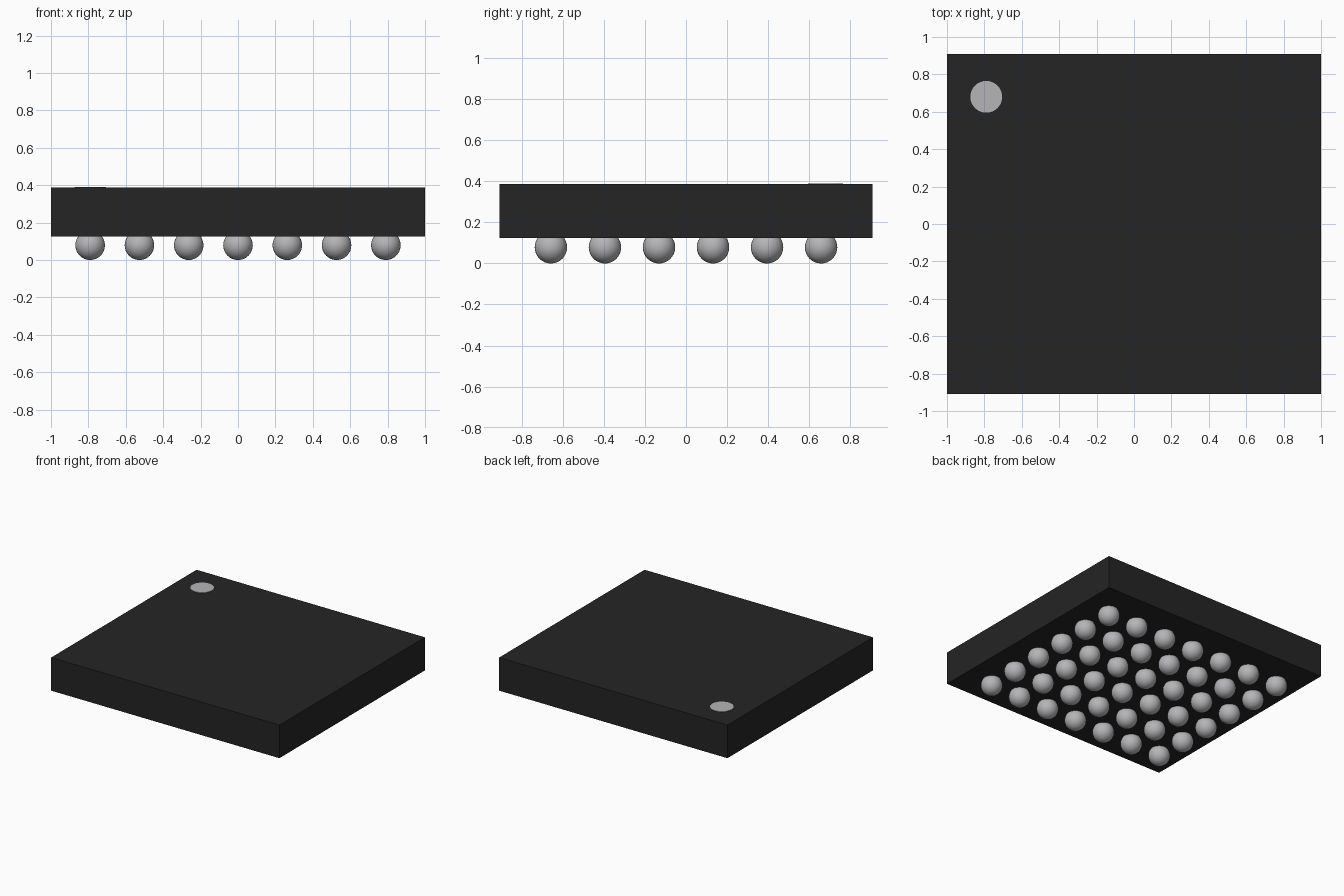
import bpy, bmesh
from mathutils import Matrix

if "Cube" in bpy.data.objects:
    bpy.data.objects.remove(bpy.data.objects["Cube"])


def material(name, rgb):
    m = bpy.data.materials.new(name)
    m.diffuse_color = (*rgb, 1.0)
    m.use_nodes = True
    m.node_tree.nodes["Principled BSDF"].inputs["Base Color"].default_value = m.diffuse_color
    return m


def make_object(name, bm, mat, smooth=False):
    mesh = bpy.data.meshes.new(name)
    for f in bm.faces:
        f.smooth = smooth
    bm.to_mesh(mesh)
    bm.free()
    mesh.materials.append(mat)
    obj = bpy.data.objects.new(name, mesh)
    bpy.context.collection.objects.link(obj)
    return obj


black = material("black_resin", (0.018, 0.018, 0.018))
silver = material("solder_grey", (0.46, 0.46, 0.48))

BOTTOM, TOP = 0.125, 0.387
PITCH, BALL_R = 0.2635, 0.079

# Package body
bm = bmesh.new()
bmesh.ops.create_cube(bm, size=1, matrix=Matrix.Translation((0, 0, (BOTTOM + TOP) / 2))
                      @ Matrix.Diagonal((2.0, 1.82, TOP - BOTTOM, 1)))
make_object("package_body", bm, black)

# Pin-one marker: thin disc on the top
bm = bmesh.new()
bmesh.ops.create_cone(bm, cap_ends=True, segments=48, radius1=0.085, radius2=0.085, depth=0.006,
                      matrix=Matrix.Translation((-0.79, 0.68, TOP)))
make_object("corner_marker", bm, silver)

# 7 x 6 grid of solder balls, partly sunk into the underside
bm = bmesh.new()
for i in range(7):
    for j in range(6):
        pos = ((i - 3) * PITCH, (j - 2.5) * PITCH, BALL_R)
        bmesh.ops.create_uvsphere(bm, u_segments=32, v_segments=16, radius=BALL_R,
                                  matrix=Matrix.Translation(pos))
make_object("solder_balls", bm, silver, smooth=True)
